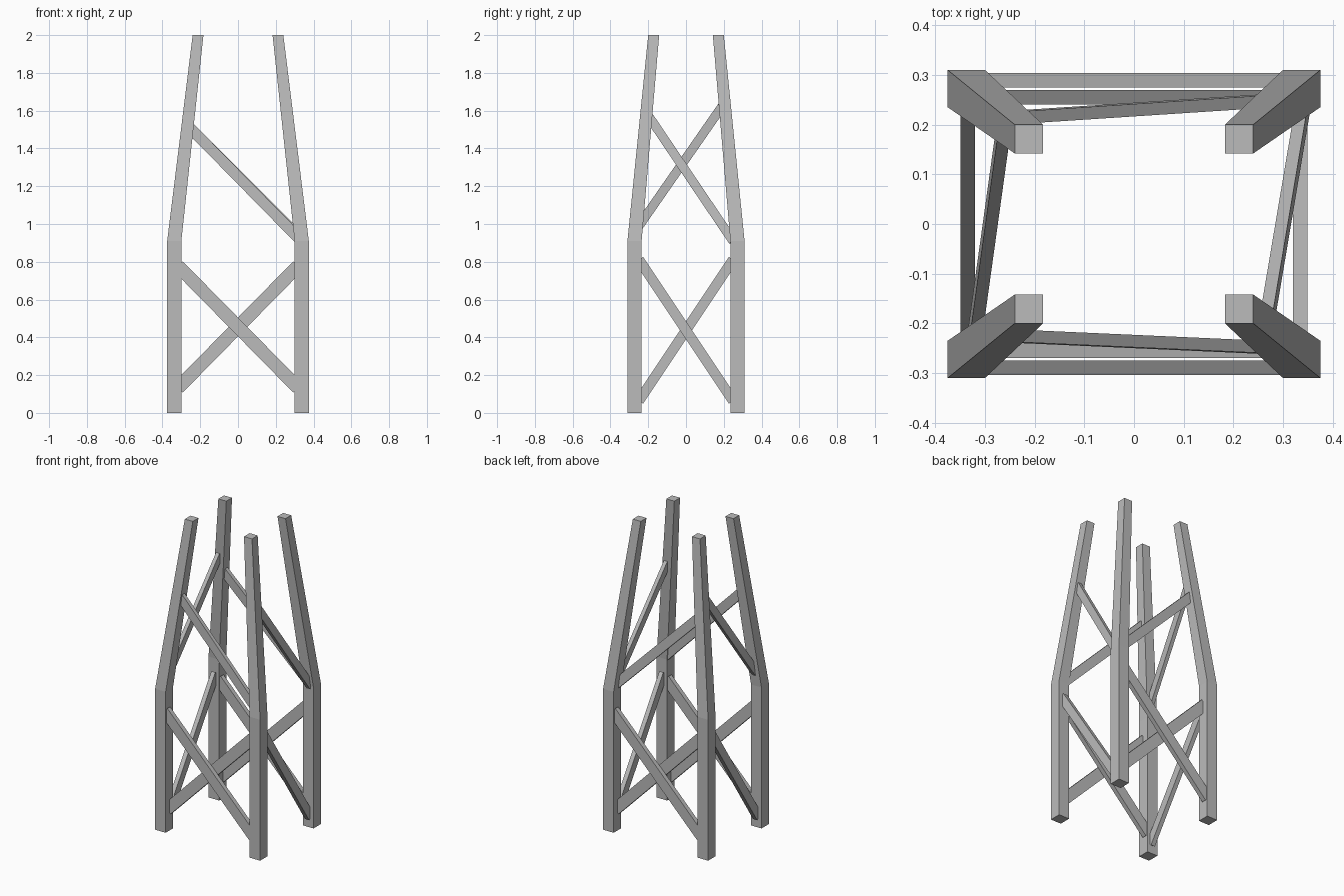
import bpy
import bmesh
from mathutils import Vector

cube = bpy.data.objects.get("Cube")
if cube:
    bpy.data.objects.remove(cube, do_unlink=True)

grey = bpy.data.materials.new("plain grey")
grey.use_nodes = True
colour = (0.5, 0.5, 0.5, 1)
grey.diffuse_color = colour
grey.node_tree.nodes["Principled BSDF"].inputs["Base Color"].default_value = colour


def loft(name, rings):
    """Join four-cornered rings into a closed, flat-shaded solid."""
    bm = bmesh.new()
    loops = [[bm.verts.new(p) for p in ring] for ring in rings]
    for a, b in zip(loops, loops[1:]):
        for i in range(4):
            j = (i + 1) % 4
            bm.faces.new((a[i], a[j], b[j], b[i]))
    bm.faces.new(loops[0])
    bm.faces.new(loops[-1])
    bmesh.ops.recalc_face_normals(bm, faces=bm.faces)
    mesh = bpy.data.meshes.new(name)
    bm.to_mesh(mesh)
    bm.free()
    mesh.materials.append(grey)
    bpy.context.collection.objects.link(bpy.data.objects.new(name, mesh))


def leg(name, sx, sy):
    """Square post, upright below the bend and leaning inward above it."""
    rings = []
    for z, x0, x1, y0, y1 in ((0, 0.30, 0.375, 0.235, 0.31),
                              (0.91, 0.30, 0.375, 0.235, 0.31),
                              (2, 0.183, 0.24, 0.142, 0.20)):
        rings.append([(sx * x, sy * y, z)
                      for x, y in ((x0, y0), (x1, y0), (x1, y1), (x0, y1))])
    loft(name, rings)


def brace(name, start, end, normal, width, thick=0.029, overlap=0.025):
    """Flat bar between two points, sunk a little into the legs."""
    a, b = Vector(start), Vector(end)
    d = (b - a).normalized()
    a, b = a - d * overlap, b + d * overlap
    n = Vector(normal)
    n = (n - d * n.dot(d)).normalized() * thick / 2
    w = d.cross(n).normalized() * width / 2
    loft(name, [[p + n + w, p - n + w, p - n - w, p + n - w] for p in (a, b)])


# Four legs
for sy, depth in ((-1, "front"), (1, "back")):
    for sx, side in ((-1, "right"), (1, "left")):
        leg(f"{depth}_{side}_leg", sx, sy)

# Lower braces: crossed pairs front and back, one diagonal on each side
for s, face, side in ((-1, "front", "right"), (1, "back", "left")):
    brace(f"{face}_outer_lower_brace", (s * 0.30, s * 0.289, 0.76),
          (-s * 0.30, s * 0.289, 0.15), (0, 1, 0), 0.07)
    brace(f"{face}_inner_lower_brace", (-s * 0.30, s * 0.255, 0.76),
          (s * 0.30, s * 0.255, 0.15), (0, 1, 0), 0.07)
    brace(f"{side}_lower_brace", (s * 0.335, -s * 0.235, 0.79),
          (s * 0.335, s * 0.235, 0.085), (1, 0, 0), 0.053)

# Upper braces: one leaning diagonal on each face
brace("front_upper_brace", (-0.235, -0.226, 1.49), (0.30, -0.25, 0.945),
      (0, 1, 0), 0.057, 0.025)
brace("back_upper_brace", (-0.235, 0.215, 1.49), (0.30, 0.25, 0.955),
      (0, 1, 0), 0.057, 0.025)
brace("left_upper_brace", (0.27, -0.18, 1.545), (0.34, 0.235, 0.93),
      (1, 0, 0), 0.048, 0.025)
brace("right_upper_brace", (-0.265, 0.175, 1.60), (-0.322, -0.235, 1.01),
      (1, 0, 0), 0.048, 0.025)
